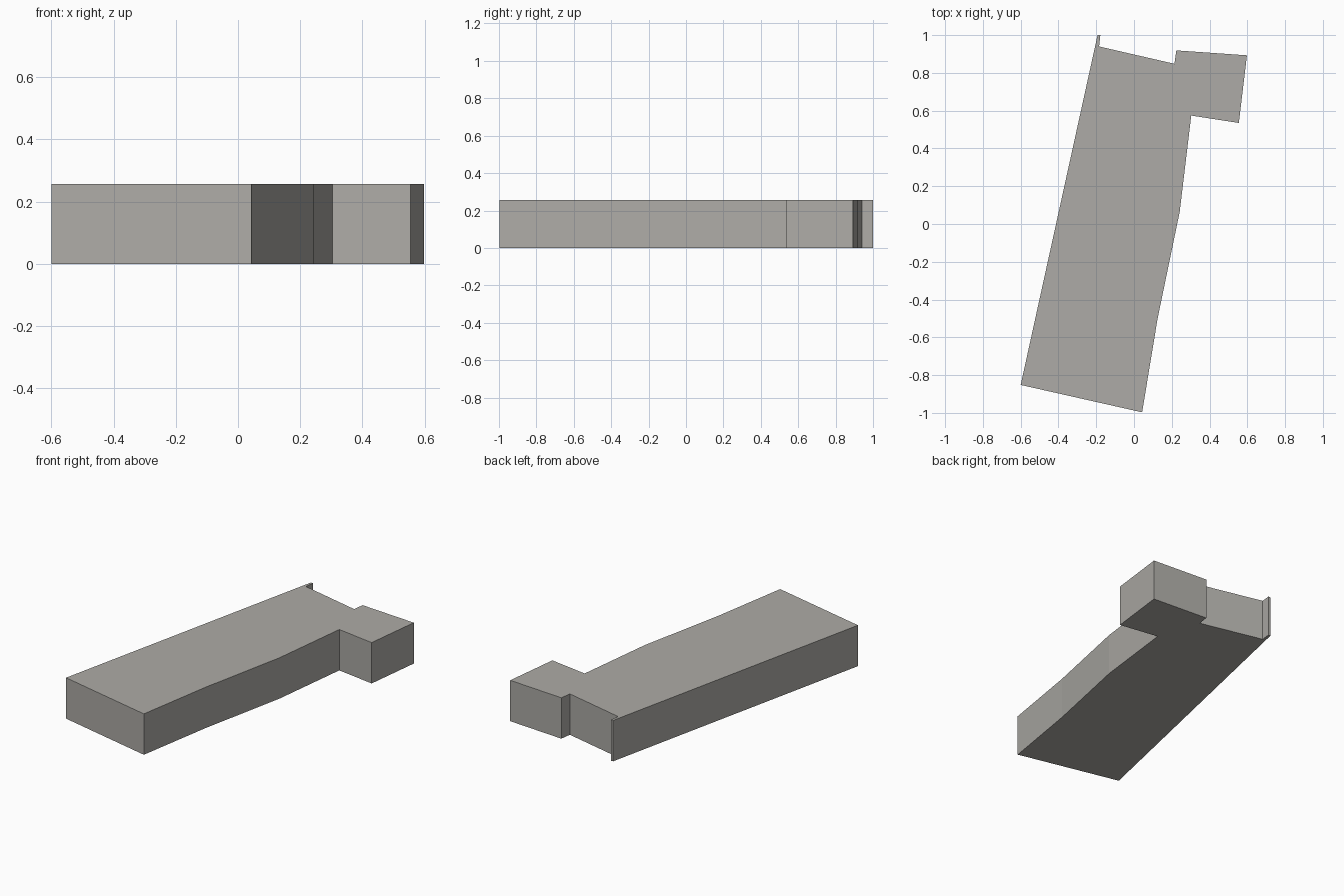
import bpy, bmesh

if "Cube" in bpy.data.objects:
    bpy.data.objects.remove(bpy.data.objects["Cube"])

HEIGHT = 0.257

# One flat colour for the whole building block
grey = bpy.data.materials.new("warm_grey")
grey.diffuse_color = (0.42, 0.41, 0.385, 1.0)
grey.use_nodes = True
grey.node_tree.nodes["Principled BSDF"].inputs["Base Color"].default_value = grey.diffuse_color

# Footprint, counter-clockwise from the front left corner
footprint = [
    (-0.60, -0.852), (0.043, -0.997), (0.125, -0.50), (0.242, 0.065),
    (0.303, 0.574),                                   # inner corner of wing
    (0.555, 0.535), (0.598, 0.893), (0.224, 0.919),   # side wing
    (0.214, 0.848), (-0.185, 0.94),                   # recessed back wall
    (-0.178, 1.0), (-0.193, 1.0),                     # thin wall stub
]

# Extrude the footprint into a closed solid
bm = bmesh.new()
base = bm.faces.new([bm.verts.new((x, y, 0)) for x, y in footprint])
top = bmesh.ops.extrude_face_region(bm, geom=[base], use_keep_orig=True)["geom"]
bmesh.ops.translate(bm, vec=(0, 0, HEIGHT),
                    verts=[v for v in top if isinstance(v, bmesh.types.BMVert)])
bmesh.ops.recalc_face_normals(bm, faces=bm.faces)

mesh = bpy.data.meshes.new("building_block")
bm.to_mesh(mesh)
bm.free()
mesh.materials.append(grey)
bpy.context.collection.objects.link(bpy.data.objects.new("building_block", mesh))
